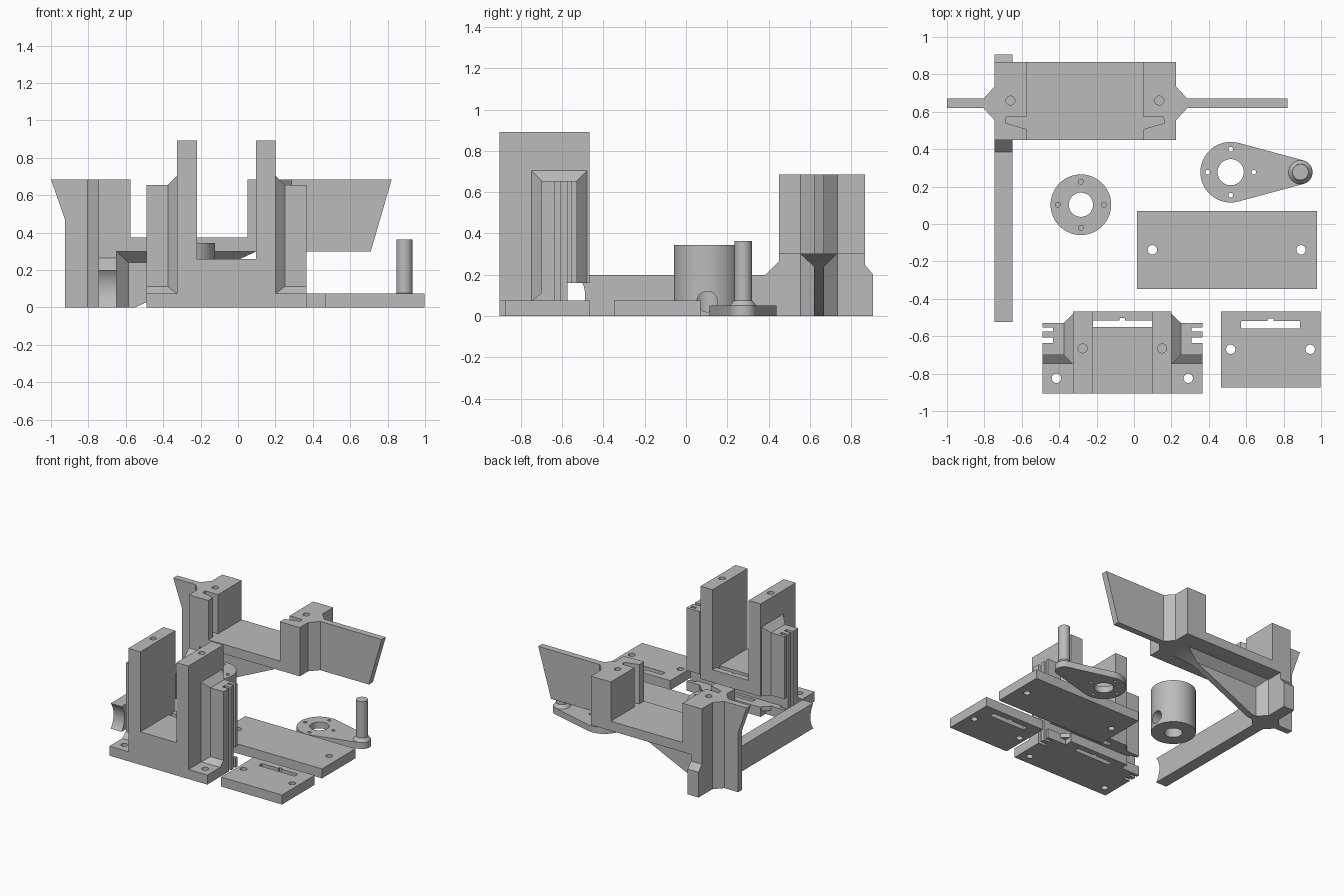
import bpy, bmesh, math

if "Cube" in bpy.data.objects:
    bpy.data.objects.remove(bpy.data.objects["Cube"])

grey = bpy.data.materials.new("plain grey")
grey.diffuse_color = (0.5, 0.5, 0.5, 1)
grey.use_nodes = True
grey.node_tree.nodes["Principled BSDF"].inputs["Base Color"].default_value = grey.diffuse_color


def finish(bm, name):
    bmesh.ops.recalc_face_normals(bm, faces=bm.faces)
    me = bpy.data.meshes.new(name)
    bm.to_mesh(me)
    bm.free()
    ob = bpy.data.objects.new(name, me)
    bpy.context.collection.objects.link(ob)
    me.materials.append(grey)
    return ob


def prism(name, axis, pts, lo, hi):
    """Extrude a 2D outline along an axis from lo to hi."""
    place = {'x': lambda a, b, d: (d, a, b),
             'y': lambda a, b, d: (a, d, b),
             'z': lambda a, b, d: (a, b, d)}[axis]
    bm = bmesh.new()
    face = bm.faces.new([bm.verts.new(place(a, b, lo)) for a, b in pts])
    new = bmesh.ops.extrude_face_region(bm, geom=[face])['geom']
    step = place(0, 0, hi - lo)
    bmesh.ops.translate(bm, vec=step, verts=[v for v in new if isinstance(v, bmesh.types.BMVert)])
    return finish(bm, name)


def box(name, x0, x1, y0, y1, z0, z1):
    return prism(name, 'z', [(x0, y0), (x1, y0), (x1, y1), (x0, y1)], z0, z1)


def hull(name, pts):
    bm = bmesh.new()
    for p in pts:
        bm.verts.new(p)
    bmesh.ops.convex_hull(bm, input=bm.verts)
    bmesh.ops.dissolve_limit(bm, angle_limit=0.01, verts=bm.verts, edges=bm.edges)
    return finish(bm, name)


def arc(cx, cy, r, a0, a1, n):
    return [(cx + r * math.cos(a0 + (a1 - a0) * i / n),
             cy + r * math.sin(a0 + (a1 - a0) * i / n)) for i in range(n + 1)]


def disc(cx, cy, r, z0, z1, n=32, axis='z', name="rod"):
    return prism(name, axis, arc(cx, cy, r, 0, 2 * math.pi, n)[:-1], z0, z1)


def combine(ob, others, op):
    """Apply a boolean with each helper, then remove the helper."""
    bpy.context.view_layer.objects.active = ob
    for o in others:
        m = ob.modifiers.new("bool", 'BOOLEAN')
        m.operation, m.solver, m.object = op, 'EXACT', o
        bpy.ops.object.modifier_apply(modifier=m.name)
        bpy.data.objects.remove(o)
    return ob


def slot(x0, x1, y0, y1, z0, z1):
    """Slot with a small nick in the middle of its back edge."""
    c = (x0 + x1) / 2
    return prism("slot", 'z', [(x0, y0), (x1, y0), (x1, y1), (c + .015, y1), (c + .015, y1 + .012),
                               (c - .015, y1 + .012), (c - .015, y1), (x0, y1)], z0, z1)


# winged bracket: leg, deck and two towers
wing = prism("winged_bracket", 'y', [(-.745, 0), (-.65, 0), (-.65, .3), (.225, .3), (.225, .685),
             (.05, .685), (.05, .375), (-.575, .375), (-.575, .685), (-.745, .685)], .45, .867)
rib_shape = [(-.7, 0), (-.55, 0), (.1, .3), (.1, .34), (-.7, .34)]
rib_flare = combine(
    prism("rib_flare", 'x', [(.555, .3), (.62, .24), (.67, .24), (.73, .3), (.73, .33), (.555, .33)], -.68, .15),
    [prism("rib_bound", 'y', rib_shape, .5, .8)], 'INTERSECT')


def flare(x0, x1, x2, z0, z1):
    return prism("flare", 'z', [(x0, .555), (x1, .555), (x2, .62), (x2, .67), (x1, .735), (x0, .735)], z0, z1)


# long bar with a hollowed front end
bar = prism("bar", 'x', arc(-.645, .1, .156, -.695, .695, 10)
            + [(.385, .2), (.45, .265), (.5, .265), (.8, .25), (.865, .25), (.907, .2), (.907, 0)], -.745, -.65)
combine(wing, [
    prism("right_wing", 'y', [(.2, .3), (.71, .3), (.822, .685), (.2, .685)], .62, .67),
    prism("left_wing", 'y', [(-.7, 0), (-.925, 0), (-.925, .47), (-1, .685), (-.7, .685)], .62, .67),
    flare(.2, .225, .285, .3, .685), flare(-.72, -.745, -.805, 0, .685),
    flare(-.68, -.65, -.585, 0, .32),
    prism("rib", 'y', rib_shape, .62, .67), rib_flare, bar], 'UNION')
mid = -.2625
for s in (-1, 1):
    e = mid + s * .3
    combine(wing, [
        prism("slot", 'z', [(e, .572), (mid + s * .42, .572), (mid + s * .425, .54),
                            (mid + s * .3125, .507), (e, .507)], .375, .75),
        disc(mid + s * .398, .66, .024, .5, .75)], 'DIFFERENCE')

# tower bracket: base block with two tall towers
cx = -.0625
tower = prism("tower_bracket", 'y', [(-.325, 0), (.2, 0), (.2, .892), (.095, .892), (.095, .26),
              (-.22, .26), (-.22, .892), (-.325, .892)], -.905, -.467)
adds = [box("flange", -.49, .365, -.905, -.528, 0, .075)]
cuts = [slot(-.22, .095, -.552, -.515, -.1, .5),
        box("back_notch", -.6, .5, -.575, -.4, .075, .16)]
for s in (-1, 1):
    xs = lambda d: cx + s * d
    lo, hi = sorted((xs(.25), xs(.4275)))
    # side fin, its flared root and the fillet along its foot
    adds += [box("fin", lo, hi, -.70, -.528, 0, .655),
             hull("fin_root", [(xs(d), y, z) for d, a, b, t in
                               ((.25, -.75, -.48, .705), (.2625, -.75, -.48, .705), (.3125, -.70, -.528, .655))
                               for y in (a, b) for z in (.04, t)]),
             prism("fillet", 'x', [(-.75, .05), (-.75, .072), (-.70, .112), (-.68, .112), (-.68, .05)], lo, hi)]
    a, b = sorted((xs(.37), xs(.5)))
    cuts += [box("fin_slot", a, b, y0, y1, -.1, .8) for y0, y1 in ((-.636, -.608), (-.575, -.554))]
    cuts += [disc(xs(.2125), -.665, .024, .7, 1), disc(xs(.3525), -.825, .025, -.1, .2)]
combine(tower, adds, 'UNION')
combine(tower, cuts, 'DIFFERENCE')

# flat plates
plate = box("wide_plate", .015, .978, -.348, .07, 0, .075)
combine(plate, [disc(x, -.138, .025, -.1, .2) for x in (.098, .893)], 'DIFFERENCE')
small = box("slotted_plate", .465, .997, -.875, -.467, 0, .075)
combine(small, [slot(.573, .887, -.56, -.518, -.1, .2)]
        + [disc(x, -.67, .025, -.1, .2) for x in (.517, .942)], 'DIFFERENCE')


def bolt_holes(x, y, z0, z1):
    return [disc(x + .123 * math.cos(k * math.pi / 2), y + .123 * math.sin(k * math.pi / 2),
                 .013, z0, z1, 16) for k in range(4)]


# hub cylinder with a side screw hole
hub = disc(-.284, .103, .162, 0, .345, 64, name="hub")
combine(hub, [disc(-.284, .103, .065, -.1, .5)] + bolt_holes(-.284, .103, .2, .5)
        + [disc(.103, .07, .05, -.284, 0, 32, 'x')], 'DIFFERENCE')

# crank arm with an upright pin
bx, px, y, R, r = .517, .89, .277, .162, .065
t = math.acos((R - r) / (px - bx))
crank = prism("crank_arm", 'z', arc(bx, y, R, t, 2 * math.pi - t, 44) + arc(px, y, r, -t, t, 16), 0, .05)
combine(crank, [disc(bx, y, .07, -.1, .2, 40)] + bolt_holes(bx, y, -.1, .2), 'DIFFERENCE')
foot = hull("pin_foot", [(a, b, z) for q, z in ((.0645, .049), (.044, .076))
                         for a, b in arc(px, y, q, 0, 2 * math.pi, 32)[:-1]])
pin = disc(px, y, .043, .04, .363, 32, name="crank_pin")

for ob in bpy.data.objects:
    ob.select_set(True)
bpy.context.view_layer.objects.active = hub
bpy.ops.object.shade_smooth_by_angle(angle=math.radians(25))
